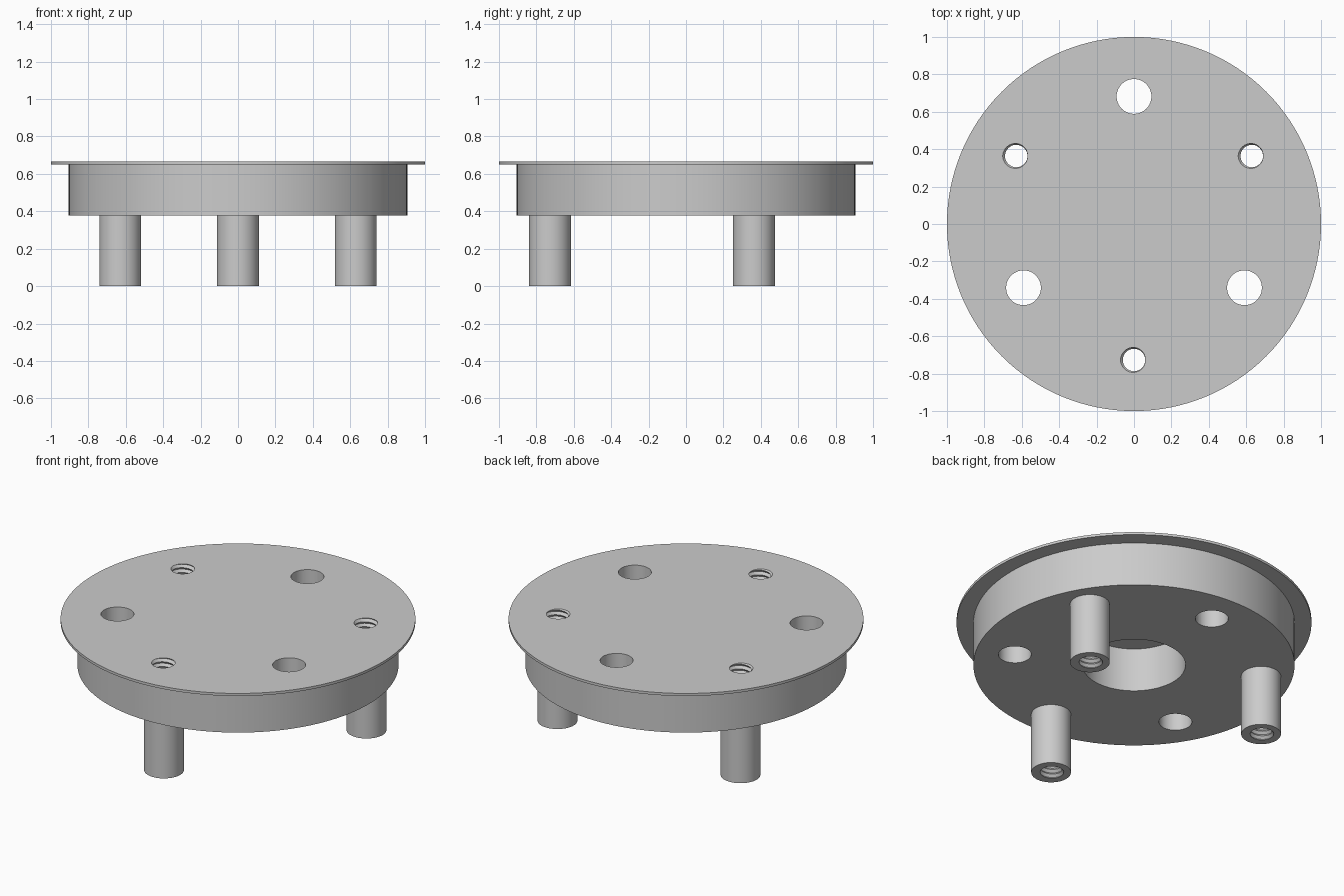
import bpy, bmesh
from math import cos, sin, pi, radians

if "Cube" in bpy.data.objects:
    bpy.data.objects.remove(bpy.data.objects["Cube"])

TOP, RIM, DECK = 0.665, 0.649, 0.377      # top face, flange underside, drum underside
PITCH, MINOR, MAJOR = 0.03, 0.06, 0.073   # screw thread

grey = bpy.data.materials.new("satin grey")
grey.use_nodes = True
grey.diffuse_color = (0.6, 0.6, 0.6, 1)
grey.node_tree.nodes["Principled BSDF"].inputs["Base Color"].default_value = (0.6, 0.6, 0.6, 1)


def finish(name, bm):
    bmesh.ops.recalc_face_normals(bm, faces=bm.faces)
    mesh = bpy.data.meshes.new(name)
    bm.to_mesh(mesh)
    bm.free()
    mesh.materials.append(grey)
    obj = bpy.data.objects.new(name, mesh)
    bpy.context.collection.objects.link(obj)
    return obj


def lathe(name, profile, steps=128):
    bm = bmesh.new()
    verts = [bm.verts.new((r, 0, z)) for r, z in profile]
    edges = [bm.edges.new(pair) for pair in zip(verts, verts[1:])]
    bmesh.ops.spin(bm, geom=verts + edges, cent=(0, 0, 0), axis=(0, 0, 1),
                   angle=2 * pi, steps=steps)
    bmesh.ops.remove_doubles(bm, verts=bm.verts, dist=1e-5)
    return finish(name, bm)


def cylinder(name, radius, low, high, at, segments=48):
    bm = bmesh.new()
    bmesh.ops.create_cone(bm, cap_ends=True, segments=segments, radius1=radius,
                          radius2=radius, depth=high - low)
    bmesh.ops.translate(bm, verts=bm.verts, vec=(at[0], at[1], (low + high) / 2))
    return finish(name, bm)


def thread_cutter(name, at, segments=32):
    """Closed screw-shaped solid, longer than the part it taps."""
    bm = bmesh.new()
    turns = int(TOP / PITCH) + 4
    last = 2 * turns
    # a groove crest reaches the top face on the -x side
    start = TOP - (turns - 2) * PITCH - PITCH / 2

    def ring_point(row, i):
        a = 2 * pi * i / segments
        r = MAJOR if row % 2 == 0 else MINOR
        return bm.verts.new((at[0] + r * cos(a), at[1] + r * sin(a),
                             start + PITCH * (row / 2 + i / segments)))

    rows = [[ring_point(row, i) for i in range(segments)] for row in range(last + 1)]

    def vert(row, i):
        return rows[row][i] if i < segments else rows[row + 2][0]

    for row in range(last):
        for i in range(segments):
            if i < segments - 1 or row + 3 <= last:
                bm.faces.new((vert(row, i), vert(row, i + 1),
                              vert(row + 1, i + 1), vert(row + 1, i)))
    # close each helical end with a fan
    rim_edges = [e for e in bm.edges if e.is_boundary]
    for side in (-1, 1):
        middle = start + PITCH * turns / 2
        loop = [e for e in rim_edges
                if (sum(v.co.z for v in e.verts) / 2 - middle) * side > 0]
        height = sum(e.verts[0].co.z for e in loop) / len(loop)
        hub = bm.verts.new((at[0], at[1], height))
        for e in loop:
            bm.faces.new((e.verts[0], e.verts[1], hub))
    return finish(name, bm)


def cut(target, cutter):
    mod = target.modifiers.new("cut", "BOOLEAN")
    mod.operation, mod.solver, mod.object = "DIFFERENCE", "EXACT", cutter
    bpy.context.view_layer.objects.active = target
    bpy.ops.object.modifier_apply(modifier=mod.name)


def polar(radius, degrees):
    return radius * cos(radians(degrees)), radius * sin(radians(degrees))


# flanged drum with a blind centre bore underneath
body = lathe("flanged_drum", [(0, TOP), (1, TOP), (1, RIM), (0.905, RIM), (0.905, DECK),
                              (0.29, DECK), (0.29, RIM), (0, RIM)])
parts = [body]
cutters = []

# plain through holes
for angle in (90, 210, 330):
    hole = cylinder("hole_cutter", 0.093, DECK - 0.1, TOP + 0.1, polar(0.682, angle))
    cut(body, hole)
    cutters.append(hole)

# tapped standoff posts
for side, angle in (("left", 30), ("right", 150), ("front", 270)):
    at = polar(0.727, angle)
    post = cylinder(side + "_post", 0.112, 0, DECK, at)
    tap = thread_cutter("thread_cutter", at)
    cut(body, tap)
    cut(post, tap)
    parts.append(post)
    cutters.append(tap)

for cutter in cutters:
    bpy.data.objects.remove(cutter)

# smooth the round walls, keep the edges sharp
bpy.ops.object.select_all(action="DESELECT")
for part in parts:
    part.select_set(True)
bpy.context.view_layer.objects.active = body
bpy.ops.object.shade_smooth_by_angle(angle=radians(30))
